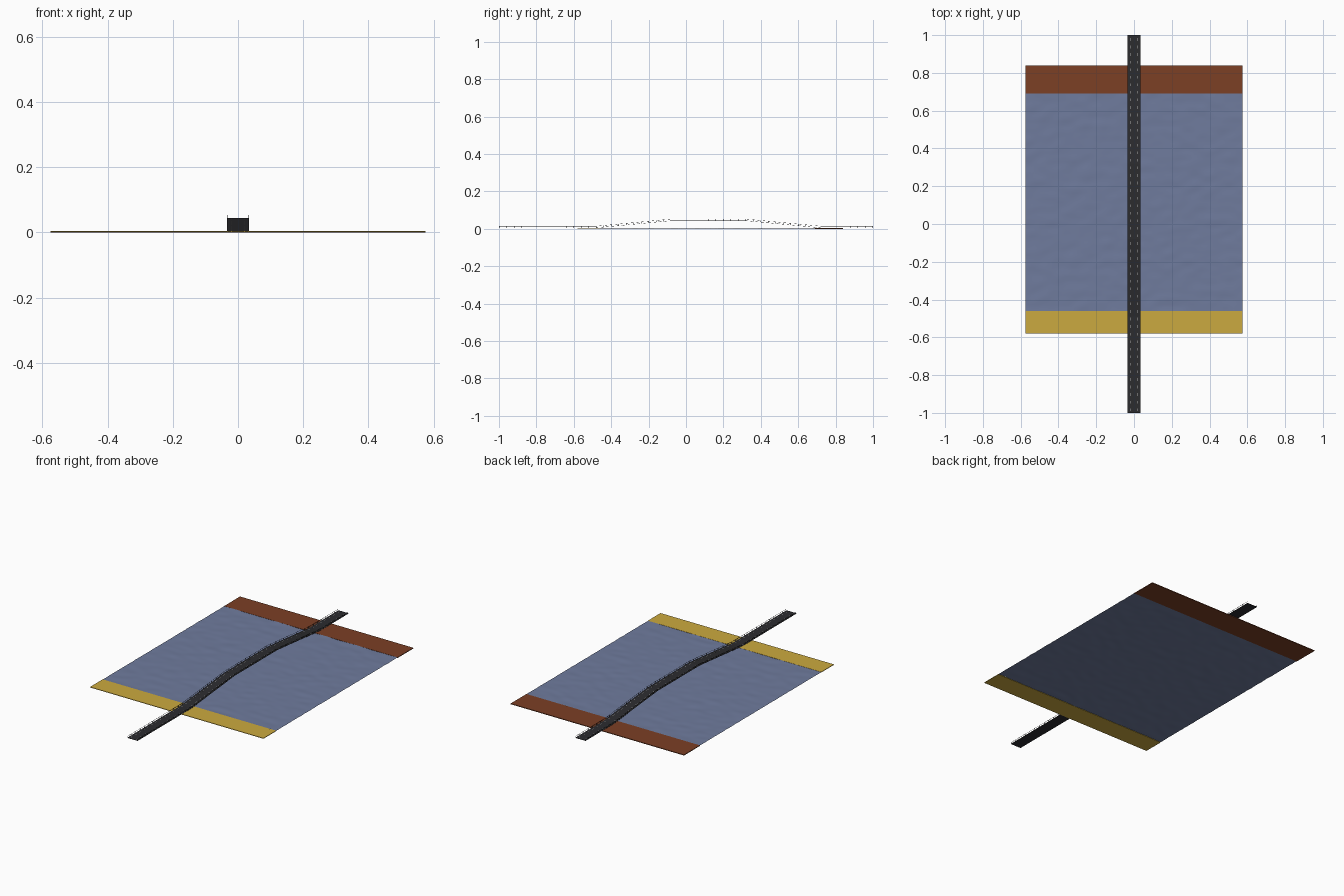
import bpy, bmesh
from mathutils import Vector, noise

if "Cube" in bpy.data.objects:
    bpy.data.objects.remove(bpy.data.objects["Cube"])


def material(name, rgb):
    m = bpy.data.materials.new(name)
    m.diffuse_color = (*rgb, 1)
    m.use_nodes = True
    m.node_tree.nodes["Principled BSDF"].inputs["Base Color"].default_value = m.diffuse_color
    return m


def finish(name, bm, mat):
    bmesh.ops.recalc_face_normals(bm, faces=bm.faces)
    me = bpy.data.meshes.new(name)
    bm.to_mesh(me)
    bm.free()
    me.materials.append(mat)
    ob = bpy.data.objects.new(name, me)
    bpy.context.collection.objects.link(ob)
    return ob


def add_box(bm, x0, x1, y0, y1, z0, z1):
    vs = bmesh.ops.create_cube(bm, size=1)["verts"]
    for v in vs:
        v.co = Vector((x1 if v.co.x > 0 else x0, y1 if v.co.y > 0 else y0,
                       z1 if v.co.z > 0 else z0))


# road centre line: level, ramp, crest, ramp, level (y, z)
PATH = [(-1, .005), (-.49, .005), (-.08, .044), (.32, .044), (.73, .005), (1, .005)]


def height(y):
    for (a, za), (b, zb) in zip(PATH, PATH[1:]):
        if y <= b:
            return za + (zb - za) * (y - a) / (b - a)
    return PATH[-1][1]


def add_strip(bm, x0, x1, z_off, thick, y0=-1, y1=1):
    """Box section swept along the road line."""
    ys = [y0] + [y for y, _ in PATH if y0 < y < y1] + [y1]
    rings = []
    for y in ys:
        z = height(y) + z_off
        rings.append([bm.verts.new(p) for p in
                      ((x0, y, z), (x1, y, z), (x1, y, z + thick), (x0, y, z + thick))])
    for a, b in zip(rings, rings[1:]):
        for i in range(4):
            j = (i + 1) % 4
            bm.faces.new((a[i], a[j], b[j], b[i]))
    bm.faces.new(rings[0])
    bm.faces.new(rings[-1])


asphalt = material("asphalt", (.025, .025, .028))
paint = material("lane_paint", (.45, .45, .45))
blue = material("water", (.16, .20, .34))
sand = material("sand", (.60, .40, .05))
earth = material("earth", (.20, .05, .018))

# rippled water surface
bm = bmesh.new()
bmesh.ops.create_grid(bm, x_segments=70, y_segments=70, size=.575)
for v in bm.verts:
    v.co.y += .115
    v.co.z = .003 + .002 * noise.noise(Vector((v.co.x * 14, v.co.y * 24, 0)))
water = finish("water", bm, blue)
for p in water.data.polygons:
    p.use_smooth = True

# river banks
bm = bmesh.new()
add_box(bm, -.575, .575, -.58, -.46, .001, .004)
finish("sand_bank", bm, sand)
bm = bmesh.new()
add_box(bm, -.575, .575, .69, .84, 0, .004)
finish("earth_bank", bm, earth)

# bridge deck
bm = bmesh.new()
add_strip(bm, -.034, .034, -.001, .001)
finish("road_deck", bm, asphalt)

# railings: top rail and posts on both sides
bm = bmesh.new()
for s in (-1, 1):
    x0, x1 = sorted((s * .034, s * .0328))
    add_strip(bm, x0, x1, .008, .001)
    for i in range(51):
        y = -.999 + i * 1.998 / 50
        z = height(y)
        add_box(bm, x0, x1, y - .001, y + .001, z, z + .0085)
finish("railings", bm, asphalt)

# dashed lane markings
bm = bmesh.new()
for x in (-.02, .02):
    for i in range(50):
        y = -.99 + i * .04
        add_strip(bm, x - .001, x + .001, .0002, .0003, y, y + .014)
finish("lane_dashes", bm, paint)
